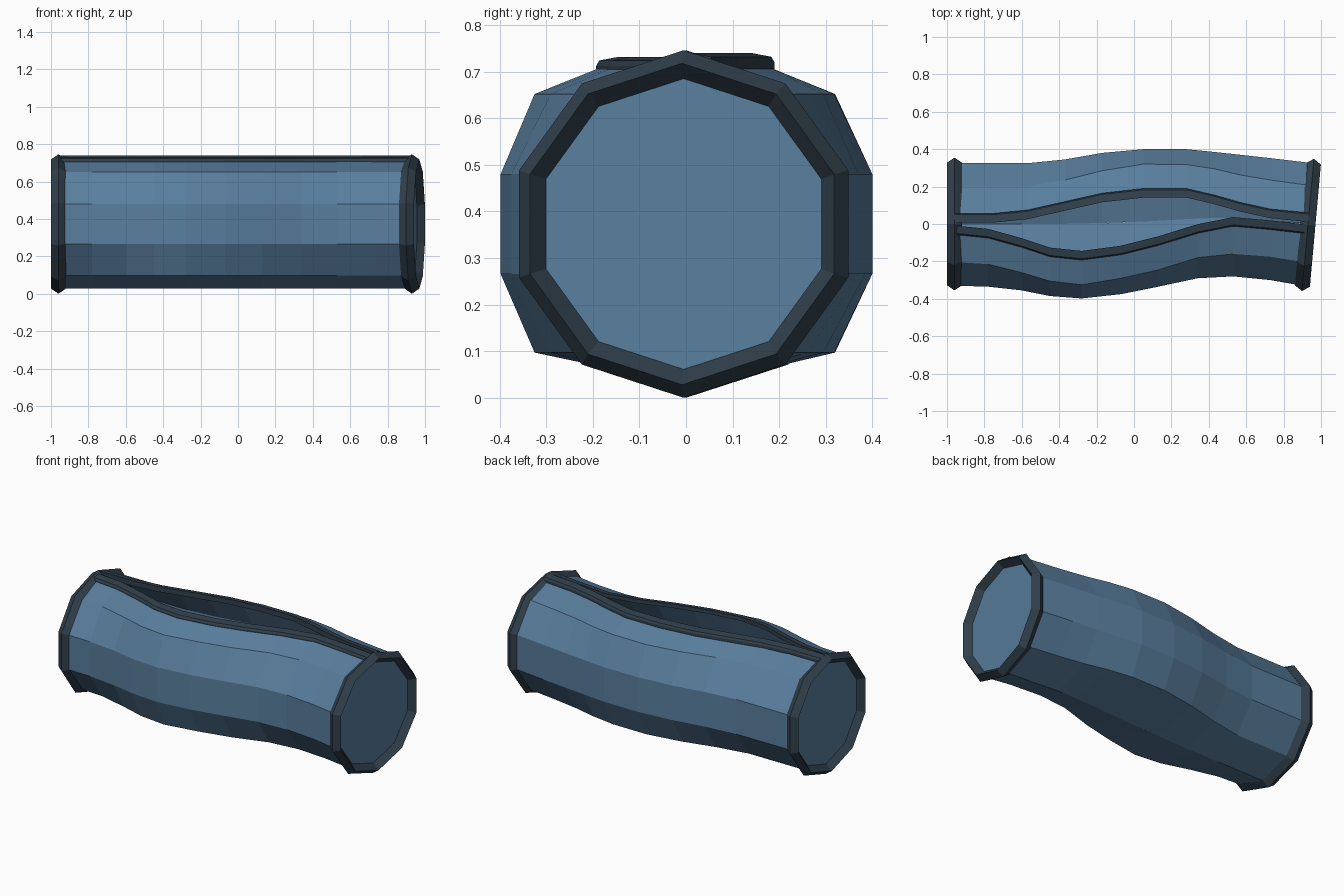
import bpy, bmesh, math
from mathutils import Vector, Matrix

if "Cube" in bpy.data.objects:
    bpy.data.objects.remove(bpy.data.objects["Cube"])

CZ = 0.373          # height of the tube axis
TILT = 0.09         # slant of the right end


def material(name, col):
    m = bpy.data.materials.new(name)
    m.diffuse_color = (*col, 1)
    m.use_nodes = True
    m.node_tree.nodes["Principled BSDF"].inputs["Base Color"].default_value = m.diffuse_color
    return m


BLUE = material("blue_cloth", (0.10, 0.21, 0.34))
DARK = material("dark_trim", (0.03, 0.05, 0.07))


def grid(name, rows, mat, wrap_u=False, wrap_v=False, flip=False, caps=False):
    """Flat-faced surface through rows of points."""
    bm = bmesh.new()
    v = [[bm.verts.new(p) for p in r] for r in rows]
    nu, nv = len(v), len(v[0])
    for i in range(nu if wrap_u else nu - 1):
        for j in range(nv if wrap_v else nv - 1):
            a, b = (i + 1) % nu, (j + 1) % nv
            q = [v[i][j], v[a][j], v[a][b], v[i][b]]
            bm.faces.new(q[::-1] if flip else q)
    if caps:
        bm.faces.new(v[0])
        bm.faces.new(v[-1])
    if wrap_v:
        bmesh.ops.recalc_face_normals(bm, faces=bm.faces)
    me = bpy.data.meshes.new(name)
    bm.to_mesh(me)
    bm.free()
    me.materials.append(mat)
    ob = bpy.data.objects.new(name, me)
    bpy.context.collection.objects.link(ob)
    return ob


SEAM = [(-1, 0), (-0.4, 0), (0, 0.01), (0.35, 0.03), (0.55, 0.035), (0.75, 0.015), (1, 0)]


def seam_y(x):
    for (x0, y0), (x1, y1) in zip(SEAM, SEAM[1:]):
        if x <= x1:
            return y0 + (y1 - y0) * (x - x0) / (x1 - x0)
    return 0


# Per side: stations, rim line, shoulder line, side line
HALVES = {
    "back": (1, 0.740,
             (-.96, -.75, -.57, -.37, -.17, .05, .28, .43, .57, .73, .93),
             (.032, .032, .05, .095, .14, .165, .165, .13, .09, .055, .035),
             (.2, .2, .2, .235, .285, .32, .318, .295, .262, .235, .205),
             (.325, .325, .325, .345, .38, .4, .4, .385, .37, .352, .325)),
    "front": (-1, 0.732,
              (-.96, -.78, -.6, -.45, -.28, -.07, .13, .34, .53, .73, .93),
              (-.032, -.05, -.10, -.15, -.168, -.14, -.09, -.025, .013, -.005, -.028),
              (-.203, -.215, -.26, -.305, -.325, -.29, -.245, -.18, -.16, -.175, -.205),
              (-.33, -.335, -.355, -.385, -.398, -.375, -.335, -.29, -.28, -.3, -.33)),
}

for side, (s, top, xs, rim, shoulder, flank) in HALVES.items():
    shell, bar = [], []
    for i, x in enumerate(xs):
        r, h, f = rim[i], shoulder[i], flank[i]
        k = TILT if i == len(xs) - 1 else 0     # last row follows the slanted end
        pts = [(r, .715), (h, .652), (f, CZ + .107), (f, CZ - .107),
               (h, .097), (seam_y(x), .028)]
        shell.append([(x + k * y, y, z) for y, z in pts])
        sec = [(r - s * .024, top), (r + s * .018, top - .008), (r + s * .025, top - .02),
               (r + s * .025, .698), (r - s * .024, .708)]
        bar.append([(x + k * y, y, z) for y, z in sec])
    # Half of the tube wall
    grid(side + "_shell", shell, BLUE, flip=s < 0)
    # Trim along the opening
    grid(side + "_opening_trim", bar, DARK, wrap_v=True, caps=True)


# End hoops of diamond section, each closed by a ten-sided cap
def end(side, x, y, tilt, s):
    place = Matrix.Translation((x, y, CZ)) @ Matrix.Rotation(-math.atan(tilt), 4, 'Z')

    def circle(r, dx):
        return [place @ Vector((dx, r * math.cos(a), r * math.sin(a)))
                for a in (math.pi / 2 + k * math.pi / 5 for k in range(10))]

    hoop = [circle(r, dx) for r, dx in ((.373, 0), (.345, .04), (.312, 0), (.345, -.04))]
    grid(side + "_hoop", hoop, DARK, wrap_u=True, wrap_v=True)
    me = bpy.data.meshes.new(side + "_cap")
    me.from_pydata(circle(.315, 0), [], [list(range(10))[::s]])
    me.materials.append(BLUE)
    bpy.context.collection.objects.link(bpy.data.objects.new(side + "_cap", me))


end("left", -.96, 0, 0, -1)
end("right", .93, -.005, TILT, 1)
